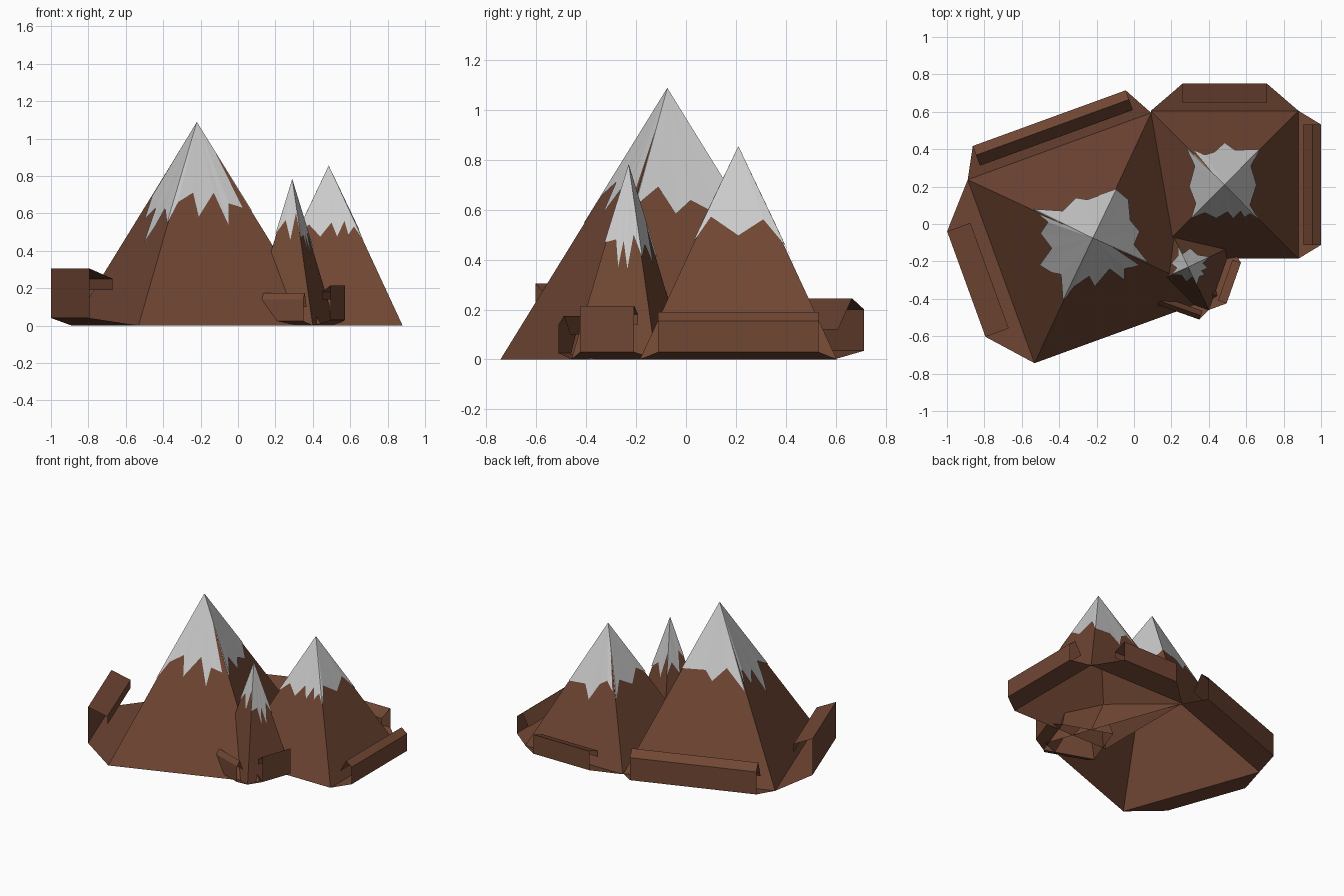
import bpy
from math import radians, cos, sin
from mathutils import Vector

if "Cube" in bpy.data.objects:
    bpy.data.objects.remove(bpy.data.objects["Cube"])


def material(name, color):
    m = bpy.data.materials.new(name)
    m.diffuse_color = color
    m.use_nodes = True
    m.node_tree.nodes["Principled BSDF"].inputs["Base Color"].default_value = m.diffuse_color
    return m


rock = material("rock_brown", (0.165, 0.063, 0.034, 1))


def make(name, verts, faces, mat=None):
    mesh = bpy.data.meshes.new(name)
    mesh.from_pydata(verts, [], faces)
    if mat:
        mesh.materials.append(mat)
    ob = bpy.data.objects.new(name, mesh)
    bpy.context.collection.objects.link(ob)
    return ob


class Mountain:
    """Open square pyramid; side k faces the direction angle + 90 * k."""

    def __init__(self, name, cx, cy, half, height, angle):
        self.name, self.half, self.height = name, half, height
        self.c = Vector((cx, cy, 0))
        self.dirs = [Vector((cos(radians(angle + 90 * k)), sin(radians(angle + 90 * k)), 0))
                     for k in range(4)]

    def point(self, k, d, w, z):
        return self.c + self.dirs[k] * d + self.dirs[(k + 1) % 4] * w + Vector((0, 0, z))

    # rock pyramid without a floor
    def body(self):
        v = [self.point(k, self.half, -self.half, 0) for k in range(4)]
        v.append(self.c + Vector((0, 0, self.height)))
        make(self.name + "_rock", v, [(k, (k + 1) % 4, 4) for k in range(4)], rock)

    # folded ledge: a strip of (distance, height) steps leaving the base edge
    def ledge(self, name, k, width, profile):
        v = []
        for i, (d, z) in enumerate([(self.half, 0)] + profile):
            w = self.half if i == 0 else width
            v += [self.point(k, d, -w, z), self.point(k, d, w, z)]
        f = [(2 * i, 2 * i + 1, 2 * i + 3, 2 * i + 2)[::-1] for i in range(len(profile))]
        make(f"{self.name}_{name}", v, f, rock)

    # jagged snow lying just above the rock, outlined in plan (clockwise)
    def snow(self, outline, lift=0.012):
        v = [self.c + Vector((0, 0, self.height + lift * 0.3))]
        for x, y in outline:
            r = Vector((x, y, 0)) - self.c
            d = max(r.dot(n) for n in self.dirs)
            v.append(Vector((x, y, self.height * (1 - d / self.half) + lift)))
        n = len(outline)
        make(self.name + "_snow_cap", v,
             [(0, (i + 1) % n + 1, i + 1) for i in range(n)])


# tall left mountain
tall = Mountain("tall_mountain", -0.22, -0.075, 0.522, 1.085, 20)
tall.body()
tall.ledge("back_ledge", 1, 0.435, [(0.682, 0.035), (0.682, 0.2), (0.63, 0.245), (0.57, 0.12)])
tall.ledge("left_ledge", 2, 0.30, [(0.72, 0.04), (0.72, 0.305), (0.588, 0.25), (0.588, 0.19)])
tall.snow([(-0.535, 0.08), (-0.38, 0.07), (-0.31, 0.14), (-0.25, 0.13), (-0.095, 0.185),
           (-0.03, 0.13), (-0.02, 0.02), (0.03, -0.04), (0.0, -0.11), (0.075, -0.205),
           (-0.05, -0.24), (-0.05, -0.30), (-0.13, -0.24), (-0.21, -0.335), (-0.24, -0.28),
           (-0.32, -0.335), (-0.38, -0.41), (-0.39, -0.27), (-0.44, -0.26), (-0.505, -0.22),
           (-0.44, -0.13), (-0.50, -0.05), (-0.46, 0.01)])

# middle right mountain
mid = Mountain("right_mountain", 0.485, 0.21, 0.395, 0.852, 0)
mid.body()
mid.ledge("right_ledge", 0, 0.322, [(0.515, 0.03), (0.515, 0.155), (0.47, 0.19), (0.42, 0.10)])
mid.ledge("back_ledge", 1, 0.226, [(0.54, 0.04), (0.54, 0.18), (0.44, 0.145), (0.44, 0.10)])
mid.snow([(0.28, 0.405), (0.38, 0.37), (0.43, 0.385), (0.485, 0.435), (0.54, 0.395),
          (0.67, 0.40), (0.625, 0.31), (0.655, 0.21), (0.62, 0.10), (0.64, 0.07),
          (0.665, 0.025), (0.62, 0.055), (0.59, 0.035), (0.57, 0.07), (0.53, 0.03),
          (0.50, 0.065), (0.44, 0.03), (0.38, 0.06), (0.305, 0.03), (0.33, 0.11),
          (0.295, 0.20), (0.325, 0.31)])

# small front mountain
small = Mountain("small_mountain", 0.29, -0.23, 0.18, 0.778, -19.5)
small.body()
small.ledge("right_ledge", 0, 0.115, [(0.258, 0.03), (0.258, 0.215), (0.21, 0.18), (0.21, 0.14)])
small.ledge("front_ledge", 3, 0.15, [(0.245, 0.025), (0.245, 0.14), (0.222, 0.175), (0.195, 0.10)])
small.snow([(0.235, -0.115), (0.26, -0.16), (0.30, -0.13), (0.34, -0.165), (0.405, -0.175),
            (0.37, -0.21), (0.395, -0.235), (0.362, -0.25), (0.38, -0.272), (0.35, -0.28),
            (0.336, -0.327), (0.31, -0.285), (0.28, -0.31), (0.255, -0.275), (0.20, -0.27),
            (0.228, -0.235), (0.20, -0.21), (0.235, -0.17)], 0.02)
